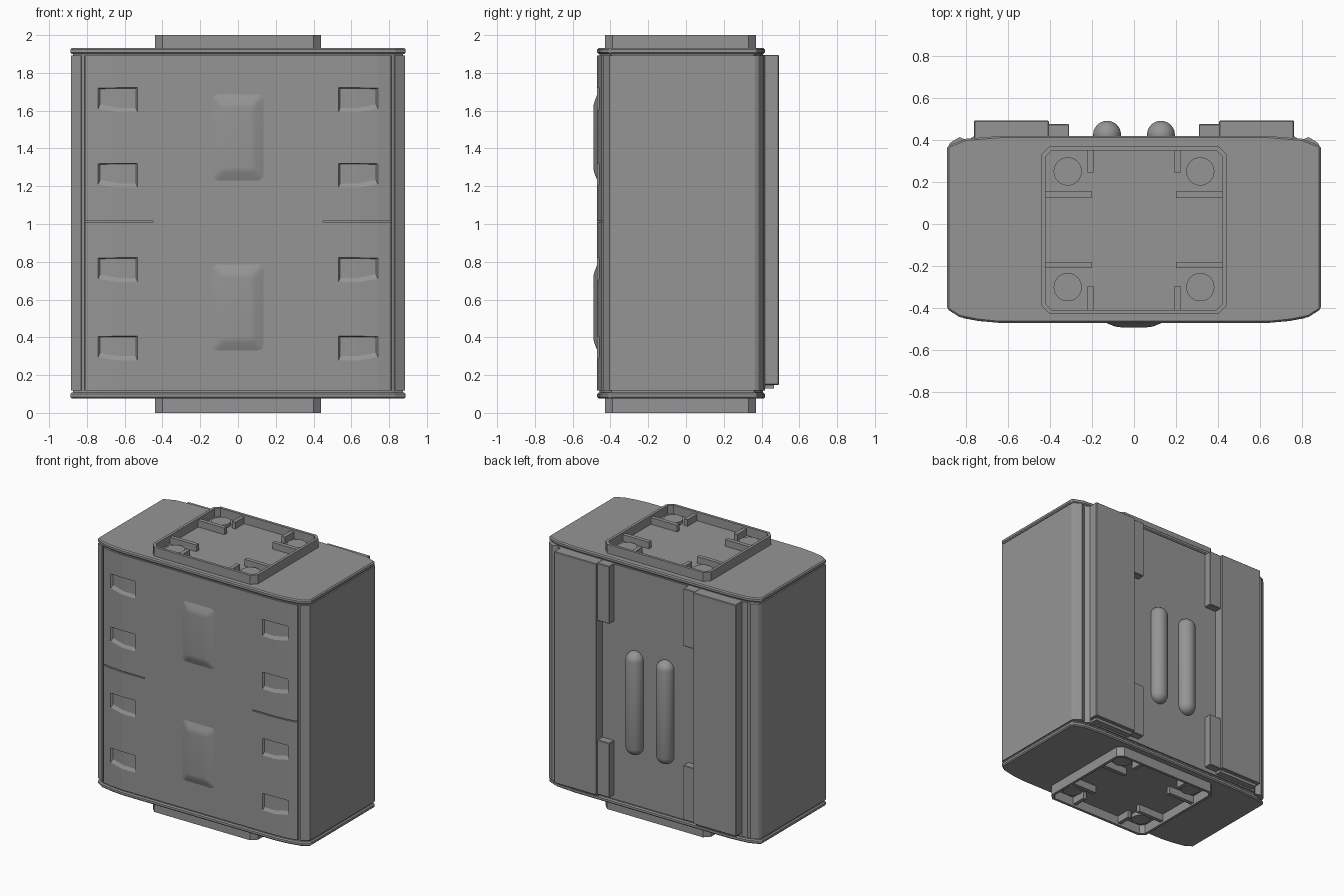
import bpy, bmesh
from mathutils import Matrix, Vector

if "Cube" in bpy.data.objects:
    bpy.data.objects.remove(bpy.data.objects["Cube"])

dark = bpy.data.materials.new("dark_grey")
dark.diffuse_color = (0.3, 0.3, 0.3, 1)
dark.use_nodes = True
dark.node_tree.nodes["Principled BSDF"].inputs["Base Color"].default_value = dark.diffuse_color


def finish(bm, name, bevel=0):
    bmesh.ops.recalc_face_normals(bm, faces=bm.faces)
    me = bpy.data.meshes.new(name)
    bm.to_mesh(me)
    bm.free()
    me.materials.append(dark)
    ob = bpy.data.objects.new(name, me)
    bpy.context.collection.objects.link(ob)
    if bevel:
        m = ob.modifiers.new("bevel", 'BEVEL')
        m.width, m.segments, m.limit_method = bevel, 1, 'ANGLE'
    return ob


def loft(name, lower, upper, bevel=0):
    """Solid between two matching 3D outlines."""
    bm = bmesh.new()
    a = [bm.verts.new(p) for p in lower]
    b = [bm.verts.new(p) for p in upper]
    n = len(a)
    bm.faces.new(a)
    bm.faces.new(b)
    for i in range(n):
        bm.faces.new((a[i], a[(i + 1) % n], b[(i + 1) % n], b[i]))
    return finish(bm, name, bevel)


def prism(name, pts, z0, z1, bevel=0):
    return loft(name, [(x, y, z0) for x, y in pts], [(x, y, z1) for x, y in pts], bevel)


def box(name, x0, x1, y0, y1, z0, z1, bevel=0):
    return prism(name, [(x0, y0), (x1, y0), (x1, y1), (x0, y1)], z0, z1, bevel)


def frustum(name, base, tip, y0, y1, bevel=0):
    """Tapered block along y; base and tip are (x0, x1, z0, z1)."""
    def rect(r, y):
        return [(r[0], y, r[2]), (r[1], y, r[2]), (r[1], y, r[3]), (r[0], y, r[3])]
    return loft(name, rect(base, y0), rect(tip, y1), bevel)


def mirrored(half):
    return half + [(-x, y) for x, y in reversed(half)]


# Main shell with vertical seams between front panel and side panels
shell = mirrored([(0.64, -0.47), (0.74, -0.461), (0.81, -0.448), (0.812, -0.425), (0.828, -0.425),
                  (0.83, -0.44), (0.885, -0.405), (0.885, 0.365), (0.875, 0.385), (0.83, 0.413),
                  (0.79, 0.397), (0.76, 0.418)])
body = prism("body_shell", shell, 0.118, 1.893)

# Core showing in the gaps below and above the shell
cap = mirrored([(0.64, -0.47), (0.74, -0.46), (0.83, -0.442), (0.888, -0.405),
                (0.888, 0.37), (0.80, 0.405), (0.64, 0.418)])
prism("inner_core", [(x * 0.985, y * 0.975) for x, y in cap[:4]] +
      [(x * 0.985, y * 0.975) for x, y in cap[4:]], 0.09, 1.92)

# Finger pockets and panel seams cut into the front
cutters = []
for s in (-1, 1):
    for z in (0.285, 0.70, 1.20, 1.60):
        rim = sorted((s * 0.512, s * 0.775)) + [z - 0.064, z + 0.13]
        deep = sorted((s * 0.555, s * 0.72)) + [z + 0.055, z + 0.112]
        cutters.append(frustum("pocket_cutter", rim, deep, -0.50, -0.437))
    cutters.append(box("seam_cutter", *sorted((s * 0.45, s * 0.82)), -0.5, -0.435, 1.007, 1.015))
for c in cutters:
    c.hide_render = True
    m = body.modifiers.new("cut", 'BOOLEAN')
    m.operation, m.solver, m.object = 'DIFFERENCE', 'EXACT', c
bpy.context.view_layer.objects.active = body
for m in list(body.modifiers):
    bpy.ops.object.modifier_apply(modifier=m.name)
for c in cutters:
    bpy.data.objects.remove(c)

# Softly rounded raised panels on the front centre
for z0, z1 in ((0.33, 0.79), (1.23, 1.69)):
    panel = frustum("front_raised_panel", (-0.185, 0.185, z0 - 0.05, z1 + 0.05),
                    (-0.08, 0.08, z0 + 0.055, z1 - 0.06), -0.45, -0.491, 0.018)
    panel.modifiers["bevel"].segments = 3
    panel.modifiers["bevel"].angle_limit = 0.2
    for p in panel.data.polygons:
        p.use_smooth = True

# Tray outline with clipped corners
x, y0, y1, c = 0.44, -0.428, 0.37, 0.04
tray_pts = [(-x + c, y0), (x - c, y0), (x, y0 + c), (x, y1 - c),
            (x - c, y1), (-x + c, y1), (-x, y1 - c), (-x, y0 + c)]


def zr(end, a, b):
    """Height range for the top end, reflected for the bottom end."""
    return (a, b) if end == "top" else (2.0 - b, 2.0 - a)


for end in ("top", "bottom"):
    # End cap
    za, zb = (1.90, 1.932) if end == "top" else (0.075, 0.107)
    prism(end + "_cap", cap, za, zb, 0.008)
    # Recessed connector tray
    bm = bmesh.new()
    lo, hi = (1.92, 2.0) if end == "top" else (0.085, 0.0)
    a = [bm.verts.new((px, py, lo)) for px, py in tray_pts]
    b = [bm.verts.new((px, py, hi)) for px, py in tray_pts]
    bm.faces.new(a)
    rim = bm.faces.new(b)
    for i in range(8):
        j = (i + 1) % 8
        bm.faces.new((a[i], a[j], b[j], b[i]))
    bmesh.ops.recalc_face_normals(bm, faces=bm.faces)
    bmesh.ops.inset_region(bm, faces=[rim], thickness=0.022)
    floor = bmesh.ops.extrude_face_region(bm, geom=[rim])
    bmesh.ops.delete(bm, geom=[rim], context='FACES_ONLY')
    for v in floor["geom"]:
        if isinstance(v, bmesh.types.BMVert):
            v.co.z = 1.935 if end == "top" else 0.07
    finish(bm, end + "_tray")
    # Ribs and screw bosses in each tray corner
    z0, z1 = zr(end, 1.93, 1.985)
    for s in (-1, 1):
        for ya, yb, yr, yc in ((0.245, 0.355, 0.14, 0.25), (-0.41, -0.295, -0.195, -0.30)):
            box(end + "_tray_rib", *sorted((s * 0.193, s * 0.222)), ya, yb, z0, z1)
            box(end + "_tray_rib", *sorted((s * 0.20, s * 0.425)), yr - 0.015, yr + 0.015, z0, z1)
            bm = bmesh.new()
            ba, bb = zr(end, 1.93, 1.96)
            bmesh.ops.create_cone(bm, cap_ends=True, segments=32, radius1=0.067, radius2=0.067,
                                  depth=bb - ba,
                                  matrix=Matrix.Translation((s * 0.315, yc, (ba + bb) / 2)))
            finish(bm, end + "_screw_boss")

# Back rails with stepped lugs, feet and rounded bars
for s in (-1, 1):
    box("back_rail", *sorted((s * 0.405, s * 0.76)), 0.40, 0.492, 0.148, 1.895, 0.004)
    box("back_rail_foot", *sorted((s * 0.41, s * 0.74)), 0.40, 0.465, 0.128, 0.155)
    for z0, z1 in ((0.148, 0.56), (1.46, 1.895)):
        box("back_lug", *sorted((s * 0.308, s * 0.41)), 0.40, 0.475, z0, z1, 0.004)
    bm = bmesh.new()
    bmesh.ops.create_uvsphere(bm, u_segments=24, v_segments=13, radius=0.067)
    for v in bm.verts:
        v.co += Vector((s * 0.128, 0.424, 1.22 if v.co.z > 0 else 0.575))
    bar = finish(bm, "back_rounded_bar")
    for p in bar.data.polygons:
        p.use_smooth = True
